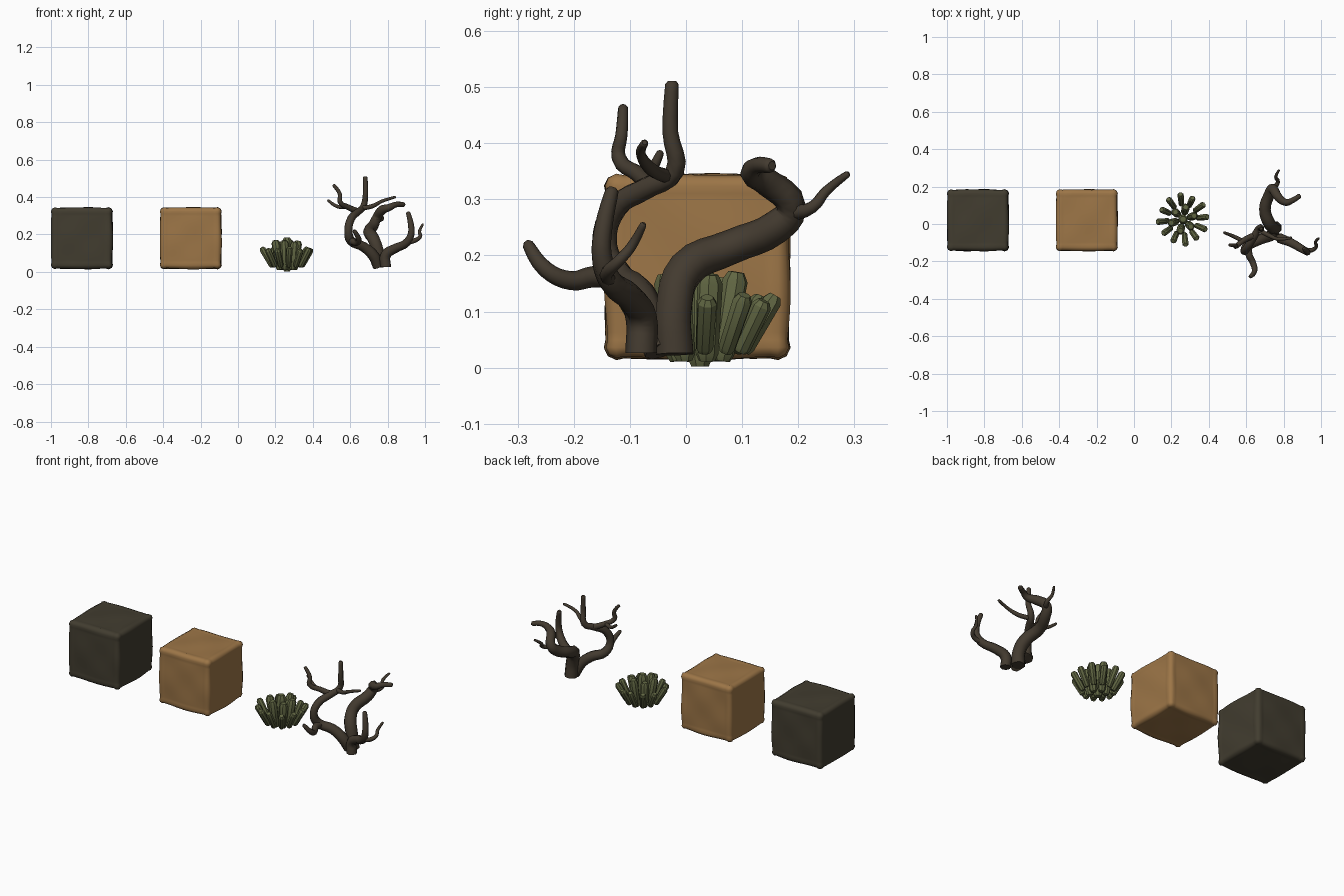
import bpy, bmesh, math
from mathutils import Vector, Matrix

if "Cube" in bpy.data.objects:
    bpy.data.objects.remove(bpy.data.objects["Cube"])


def material(name, rgb):
    m = bpy.data.materials.new(name)
    m.diffuse_color = (*rgb, 1)
    m.use_nodes = True
    m.node_tree.nodes["Principled BSDF"].inputs["Base Color"].default_value = m.diffuse_color
    return m


DARK = material("dark earth", (0.054, 0.046, 0.029))
TAN = material("tan clay", (0.335, 0.180, 0.063))
GREEN = material("moss green", (0.120, 0.135, 0.056))
BARK = material("bark brown", (0.056, 0.043, 0.029))


def finish(name, mesh, mat, angle=40):
    mesh.materials.clear()
    mesh.materials.append(mat)
    ob = bpy.data.objects.new(name, mesh)
    bpy.context.collection.objects.link(ob)
    bpy.ops.object.select_all(action='DESELECT')
    ob.select_set(True)
    bpy.context.view_layer.objects.active = ob
    bpy.ops.object.shade_smooth_by_angle(angle=math.radians(angle))
    return ob


# Soft-edged blocks with gently lumpy faces
def lumpy_block(name, centre, mat, phase):
    bm = bmesh.new()
    bmesh.ops.create_cube(bm, size=2)
    bmesh.ops.subdivide_edges(bm, edges=bm.edges[:], cuts=19, use_grid_fill=True)
    half, r = 0.156, 0.014
    for v in bm.verts:
        p = v.co * half
        # push the edge loops outward so the rounding has enough faces
        p = Vector([math.copysign(half * abs(c) ** 0.8, c) for c in v.co])
        core = Vector([max(-half + r, min(half - r, c)) for c in p])
        n = (p - core).normalized()
        q = core + n * r
        a, b, c = q * 20
        face = math.prod(math.cos(k / half * 1.45) for k in q if abs(k) < half - r)
        lump = 0.5 + 0.5 * math.sin(a * 1.3 + phase) * math.cos(b * 1.2 + c * 1.4 + phase)
        v.co = q + n * (0.002 + 0.004 * lump + 0.005 * face)
    bmesh.ops.recalc_face_normals(bm, faces=bm.faces[:])
    me = bpy.data.meshes.new(name)
    bm.to_mesh(me)
    bm.free()
    finish(name, me, mat, 50).location = centre


lumpy_block("dark_block", (-0.835, 0.02, 0.18), DARK, 0.4)
lumpy_block("tan_block", (-0.253, 0.02, 0.18), TAN, 1.1)


# Clump of chamfered eight-sided stalks, leaning out in rings
def stalk(bm, base, tip, r):
    axis = tip - base
    rot = axis.to_track_quat('Z', 'Y').to_matrix()
    rings = []
    for t, s in ((0, 0.62), (0.08, 0.88), (0.9, 1.0), (1, 0.62)):
        ring = []
        for i in range(8):
            a = math.tau * (i + 0.5) / 8
            off = Vector((math.cos(a), math.sin(a), 0)) * r * s
            ring.append(bm.verts.new(base + axis * t + rot @ off))
        rings.append(ring)
    for lo, hi in zip(rings, rings[1:]):
        for i in range(8):
            j = (i + 1) % 8
            bm.faces.new((lo[i], lo[j], hi[j], hi[i]))
    bm.faces.new(rings[0][::-1])
    bm.faces.new(rings[-1])


bm = bmesh.new()
# count, base radius, base z, tip radius, tip z, thickness, turn
for n, rb, zb, rt, zt, r, turn in ((1, 0, 0.002, 0, 0.185, 0.027, 0),
                                   (6, 0.040, 0.012, 0.062, 0.166, 0.023, 0.3),
                                   (12, 0.078, 0.028, 0.131, 0.125, 0.018, 0.1)):
    for i in range(n):
        a = math.tau * i / n + turn
        d = Vector((math.cos(a), math.sin(a), 0))
        wob = 0.006 * math.sin(i * 2.3)
        stalk(bm, d * rb + Vector((0, 0, zb)), d * (rt + wob) + Vector((0, 0, zt + wob)), r)
me = bpy.data.meshes.new("stalk_clump")
bm.to_mesh(me)
bm.free()
finish("stalk_clump", me, GREEN, 30).location = (0.262, 0.025, 0)


# Bare tree: each limb is a smooth tapered tube through (x, y, z, radius)
def limb(name, pts):
    cu = bpy.data.curves.new(name + "_path", 'CURVE')
    cu.dimensions = '3D'
    cu.bevel_depth = 1
    cu.bevel_resolution = 2
    cu.resolution_u = 4
    cu.use_fill_caps = True
    # short extra point rounds the tip
    end, prev = Vector(pts[-1][:3]), Vector(pts[-2][:3])
    r = pts[-1][3]
    cap = end + (end - prev).normalized() * r * 0.5
    pts = list(pts) + [(*cap, r * 0.6)]
    sp = cu.splines.new('BEZIER')
    sp.bezier_points.add(len(pts) - 1)
    for bp, p in zip(sp.bezier_points, pts):
        bp.co = p[:3]
        bp.radius = p[3]
        bp.handle_left_type = bp.handle_right_type = 'AUTO'
    tmp = bpy.data.objects.new(name + "_path", cu)
    bpy.context.collection.objects.link(tmp)
    dg = bpy.context.evaluated_depsgraph_get()
    me = bpy.data.meshes.new_from_object(tmp.evaluated_get(dg))
    bpy.data.objects.remove(tmp)
    finish(name, me, BARK, 60)


limb("back_trunk", [(0.755, -0.02, 0.024, 0.036), (0.75, -0.022, 0.10, 0.034),
                    (0.725, 0.0, 0.175, 0.034), (0.70, 0.08, 0.215, 0.031),
                    (0.725, 0.16, 0.25, 0.030), (0.74, 0.188, 0.285, 0.027),
                    (0.77, 0.145, 0.33, 0.025), (0.81, 0.116, 0.345, 0.019),
                    (0.845, 0.125, 0.36, 0.015), (0.885, 0.150, 0.36, 0.013)])
limb("back_twig", [(0.74, 0.185, 0.275, 0.015), (0.77, 0.225, 0.286, 0.011),
                   (0.758, 0.25, 0.315, 0.009), (0.775, 0.288, 0.345, 0.006)])
limb("right_trunk", [(0.79, -0.08, 0.026, 0.028), (0.79, -0.08, 0.09, 0.028),
                     (0.84, -0.10, 0.125, 0.025), (0.90, -0.135, 0.155, 0.022),
                     (0.925, -0.15, 0.20, 0.018), (0.925, -0.147, 0.25, 0.016),
                     (0.91, -0.132, 0.315, 0.012)])
limb("right_twig", [(0.90, -0.135, 0.155, 0.014), (0.95, -0.14, 0.17, 0.012),
                    (0.975, -0.12, 0.19, 0.010), (0.97, -0.098, 0.215, 0.009),
                    (0.988, -0.076, 0.255, 0.006)])
limb("left_trunk", [(0.75, -0.045, 0.03, 0.030), (0.725, -0.065, 0.085, 0.030),
                    (0.67, -0.085, 0.135, 0.028), (0.605, -0.12, 0.165, 0.025),
                    (0.59, -0.145, 0.22, 0.022), (0.605, -0.125, 0.285, 0.021),
                    (0.64, -0.07, 0.32, 0.020), (0.67, -0.02, 0.35, 0.017),
                    (0.682, -0.028, 0.42, 0.014), (0.68, -0.025, 0.505, 0.012)])
limb("front_branch", [(0.61, -0.115, 0.16, 0.022), (0.615, -0.165, 0.162, 0.019),
                      (0.635, -0.205, 0.155, 0.017), (0.645, -0.25, 0.175, 0.015),
                      (0.622, -0.282, 0.22, 0.010)])
limb("left_branch", [(0.645, -0.06, 0.322, 0.017), (0.59, -0.085, 0.345, 0.015),
                     (0.545, -0.12, 0.375, 0.013), (0.545, -0.115, 0.415, 0.011),
                     (0.512, -0.112, 0.463, 0.009)])
limb("left_twig", [(0.58, -0.09, 0.348, 0.011), (0.53, -0.065, 0.35, 0.010),
                   (0.482, -0.046, 0.382, 0.007)])
limb("middle_twig", [(0.66, -0.03, 0.34, 0.013), (0.72, -0.06, 0.352, 0.012),
                     (0.77, -0.08, 0.378, 0.009), (0.84, -0.074, 0.40, 0.007)])
